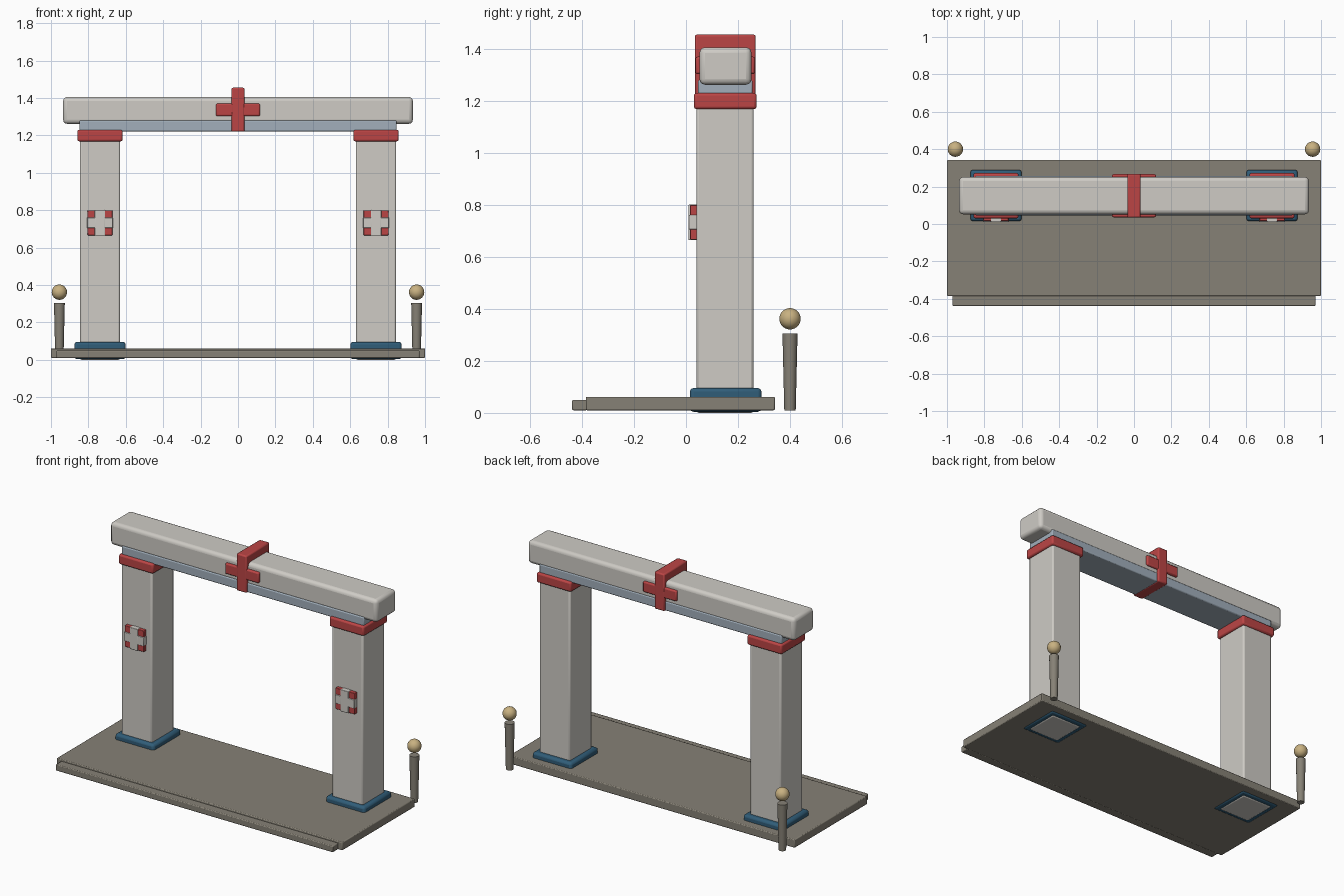
import bpy
import math

if "Cube" in bpy.data.objects:
    bpy.data.objects.remove(bpy.data.objects["Cube"])


def material(name, rgb):
    m = bpy.data.materials.new(name)
    m.diffuse_color = (*rgb, 1)
    m.use_nodes = True
    m.node_tree.nodes["Principled BSDF"].inputs["Base Color"].default_value = m.diffuse_color
    return m


STONE = material("stone", (0.62, 0.60, 0.56))
FLOOR = material("floor", (0.24, 0.22, 0.18))
RED = material("red", (0.50, 0.06, 0.06))
BLUE = material("blue", (0.03, 0.11, 0.19))
PALE = material("pale_blue", (0.36, 0.43, 0.50))
GOLD = material("gold", (0.58, 0.44, 0.22))


def finish(ob, name, mat):
    ob.name = name
    ob.data.materials.append(mat)
    bpy.ops.object.shade_smooth_by_angle(angle=math.radians(35))
    return ob


def box(name, x, y, z, mat, bevel=0.005, segments=2):
    """Bevelled box from (min, max) ranges."""
    bpy.ops.mesh.primitive_cube_add(
        size=1, location=[(a + b) / 2 for a, b in (x, y, z)])
    ob = bpy.context.object
    ob.scale = [b - a for a, b in (x, y, z)]
    bpy.ops.object.transform_apply(location=False, scale=True)
    if bevel:
        mod = ob.modifiers.new("bevel", 'BEVEL')
        mod.width, mod.segments = bevel, segments
    return finish(ob, name, mat)


def around(c, half):
    return (c - half, c + half)


# Floor slab and front step
box("floor_slab", (-1, 1), (-0.385, 0.342), (0.01, 0.062), FLOOR)
box("front_step", (-0.97, 0.97), (-0.438, -0.38), (0.01, 0.05), FLOOR)

for side, s in (("left", -1), ("right", 1)):
    px = 0.738 * s
    # Pillar with plinth and red capital
    box(side + "_plinth", around(px, 0.137), (0.015, 0.29), (0.004, 0.096), BLUE, 0.014)
    box(side + "_pillar", around(px, 0.108), (0.04, 0.26), (0, 1.18), STONE, 0.01)
    box(side + "_capital", around(px, 0.121), (0.03, 0.272), (1.168, 1.23), RED, 0.01)

    # Red plaque with pale cross on the pillar front
    box(side + "_plaque", around(px, 0.067), (0.016, 0.05), around(0.733, 0.067), RED, 0.003)
    box(side + "_plaque_upright", around(px, 0.028), (0.01, 0.05), around(0.733, 0.069), STONE, 0.003)
    box(side + "_plaque_crossbar", around(px, 0.069), (0.0105, 0.05), around(0.733, 0.028), STONE, 0.003)

    # Small rear post with a ball floating just above it
    bpy.ops.mesh.primitive_cone_add(vertices=24, radius1=0.022, radius2=0.029,
                                    depth=0.295, location=(0.955 * s, 0.4, 0.1575))
    finish(bpy.context.object, side + "_post", FLOOR)
    bpy.ops.mesh.primitive_uv_sphere_add(segments=24, ring_count=16, radius=0.041,
                                         location=(0.955 * s, 0.4, 0.362))
    finish(bpy.context.object, side + "_post_ball", GOLD)

# Lintel and the beam on top
box("lintel", (-0.848, 0.848), (0.046, 0.256), (1.222, 1.28), PALE, 0.006)
box("top_beam", (-0.935, 0.935), (0.052, 0.252), (1.262, 1.406), STONE, 0.022, 3)

# Red cross band wrapped round the beam
box("cross_upright", (-0.035, 0.035), (0.034, 0.268), (1.22, 1.455), RED, 0.008)
box("cross_bar", (-0.118, 0.118), (0.036, 0.266), (1.303, 1.37), RED, 0.008)
